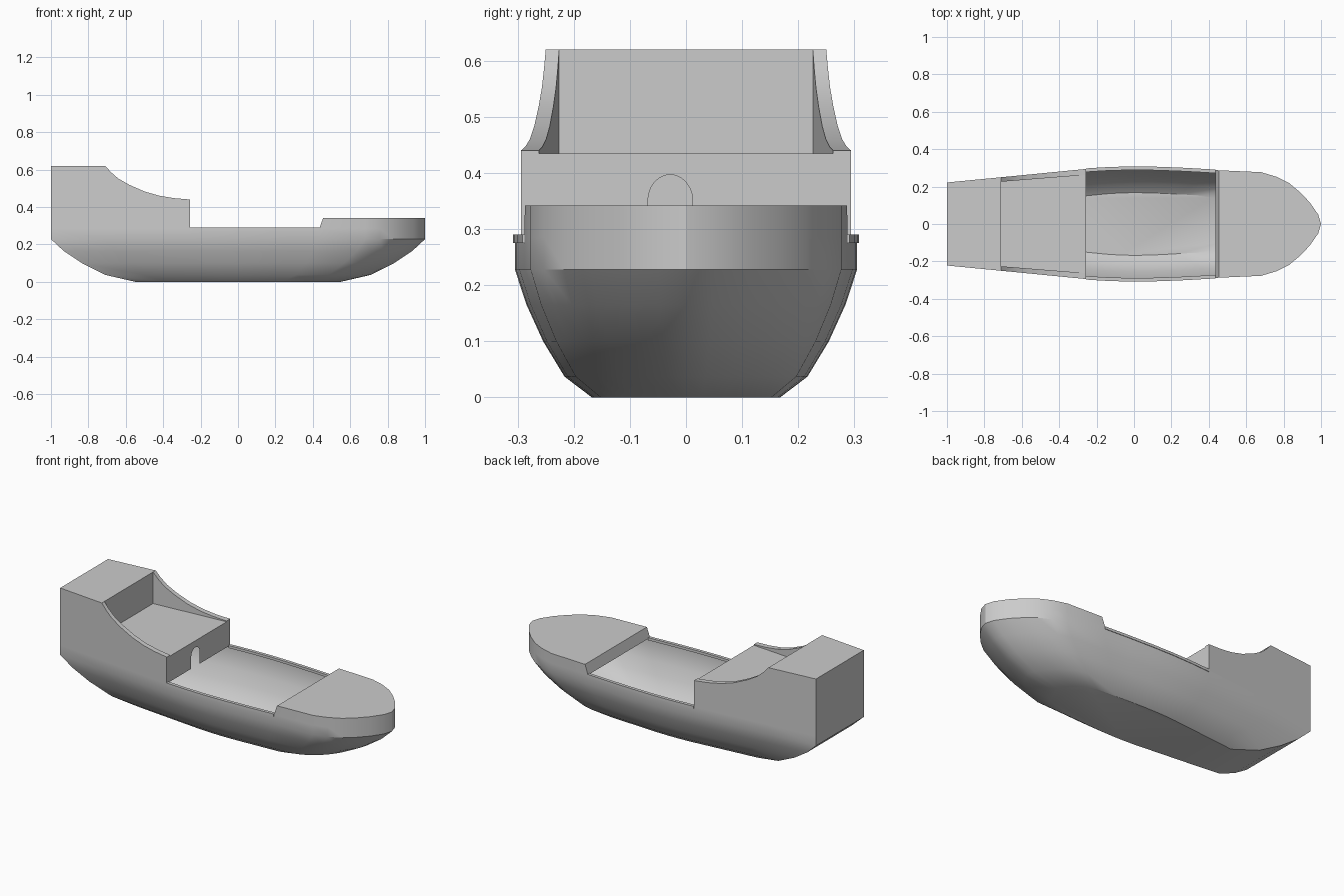
import bpy, bmesh, math

if "Cube" in bpy.data.objects:
    bpy.data.objects.remove(bpy.data.objects["Cube"])

# Half-width of the deck outline along the ship (x, half width)
OUTLINE = [(-1, .222), (-.71, .25), (-.26, .294), (-.13, .302), (0, .305), (.13, .303),
           (.28, .297), (.435, .288), (.68, .277), (.76, .253), (.83, .218),
           (.89, .168), (.94, .115), (.985, .05), (1, 0)]


def half(x):
    for (x0, y0), (x1, y1) in zip(OUTLINE, OUTLINE[1:]):
        if x <= x1:
            return y0 + (y1 - y0) * (x - x0) / (x1 - x0)
    return 0


def finish(bm, name, angle=30):
    bmesh.ops.remove_doubles(bm, verts=bm.verts, dist=1e-5)
    bmesh.ops.dissolve_degenerate(bm, edges=bm.edges, dist=1e-5)
    bmesh.ops.recalc_face_normals(bm, faces=bm.faces)
    me = bpy.data.meshes.new(name)
    bm.to_mesh(me)
    bm.free()
    ob = bpy.data.objects.new(name, me)
    bpy.context.collection.objects.link(ob)
    bpy.ops.object.select_all(action='DESELECT')
    ob.select_set(True)
    bpy.context.view_layer.objects.active = ob
    bpy.ops.object.shade_smooth_by_angle(angle=math.radians(angle))
    return ob


def loft(bm, sections, closed):
    rows = [[bm.verts.new(p) for p in s] for s in sections]
    for a, b in zip(rows, rows[1:]):
        n = len(a)
        for i in range(n if closed else n - 1):
            j = (i + 1) % n
            bm.faces.new((a[i], a[j], b[j], b[i]))
    return rows


def ring(xs, z, s=1):
    port = [(x * s, half(x) * s, z) for x in xs]
    return port + [(x, -y, z) for x, y, z in reversed(port) if y > 0]


# Hull: hollow shell, the outline scaled down at each lower waterline
bm = bmesh.new()
xs = [p[0] for p in OUTLINE]
levels = [(0, .55), (.037, .71), (.1, .835), (.165, .932), (.228, 1), (.285, 1)]
rows = loft(bm, [ring(xs, z, s) for z, s in levels], True)
bm.faces.new(rows[0])
finish(bm, "hull")

# Foredeck with a slanted edge towards the hold
bm = bmesh.new()
fx = [x for x in xs if x > .5]
rows = loft(bm, [ring([.435] + fx, .285), ring([.455] + fx, .342)], True)
bm.faces.new(rows[1])
finish(bm, "foredeck")

# Aftercastle: sides, raised deck, sunken deck and curved bulwarks
bm = bmesh.new()
FLOOR, BASE, FRONT = .435, .285, -.257
stations = [(-1, .62, .62), (-.71, .62, .62), (-.71, .62, FLOOR), (-.68, .587, FLOOR),
            (-.64, .552, FLOOR), (-.58, .518, FLOOR), (-.5, .483, FLOOR),
            (-.42, .46, FLOOR), (-.34, .447, FLOOR), (FRONT, .44, FLOOR)]
sections = []
for x, top, floor in stations:
    yo = half(x)
    yi = yo - .024 - .008 * (x + .71) / .45
    s = [(x, yo, BASE), (x, yo, top), (x, yi, top), (x, yi, floor)]
    sections.append(s + [(px, -py, pz) for px, py, pz in reversed(s)])
rows = loft(bm, sections, False)
bm.faces.new(rows[0])
# front wall with an arched doorway
arch = [(FRONT, -.028 - .04 * math.cos(math.pi * i / 12),
         .35 + .047 * math.sin(math.pi * i / 12)) for i in range(13)]
arch = [(FRONT, -.068, BASE)] + arch + [(FRONT, .012, BASE)]
bm.faces.new(rows[-1] + [bm.verts.new(p) for p in arch])
finish(bm, "aftercastle")

# Gunwale rails beside the open hold
for side, name in ((1, "rail_left"), (-1, "rail_right")):
    bm = bmesh.new()
    rx = [FRONT] + [x for x in xs if FRONT < x < .43] + [.436]
    rows = loft(bm, [[(x, side * (half(x) + d), z) for d, z in
                      ((-.016, .275), (.003, .275), (.003, .29), (-.016, .29))]
                     for x in rx], True)
    bm.faces.new(rows[0])
    bm.faces.new(rows[-1])
    finish(bm, name)
